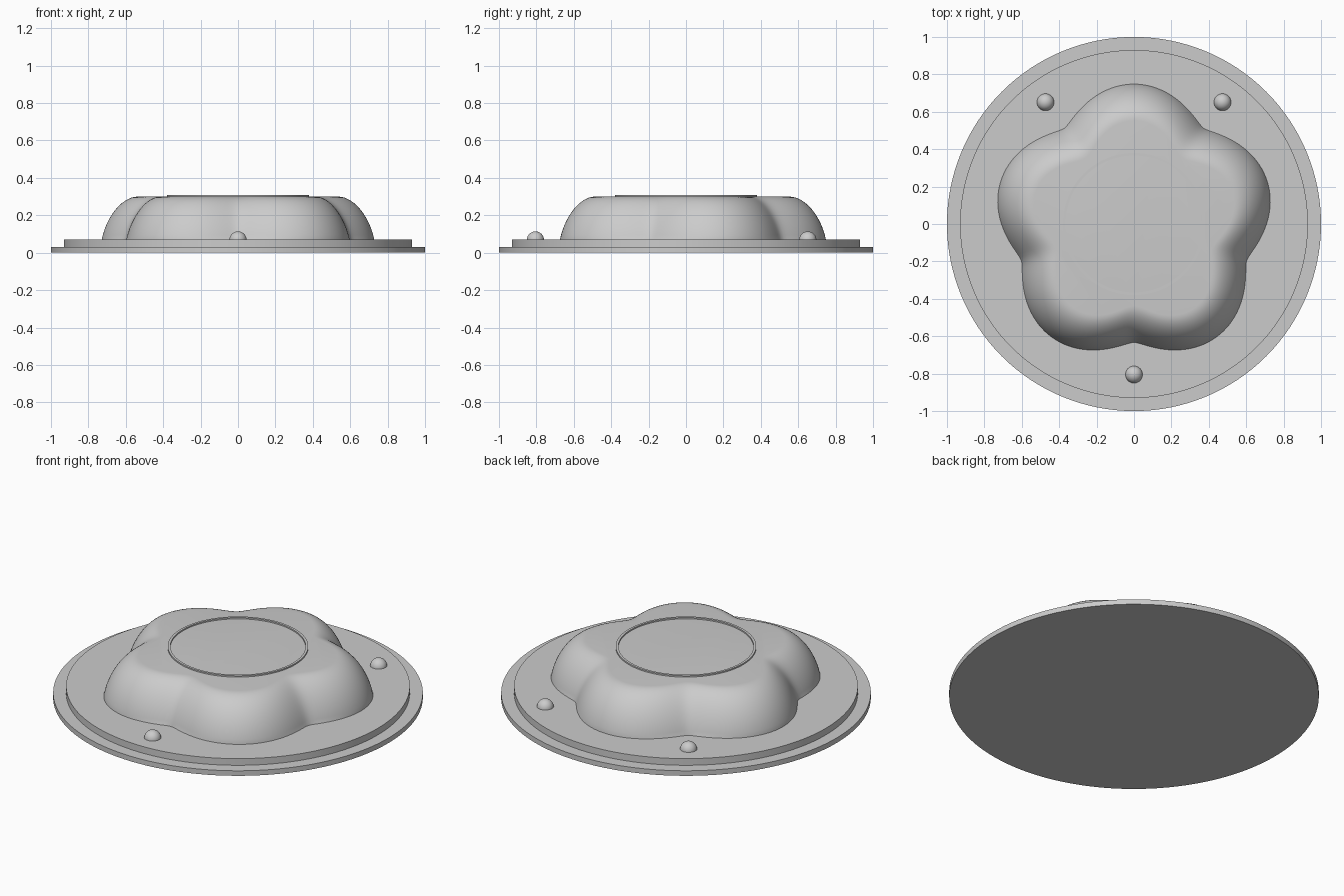
import bpy, bmesh, math

cube = bpy.data.objects.get("Cube")
if cube:
    bpy.data.objects.remove(cube, do_unlink=True)

GREY = (0.6, 0.6, 0.6, 1.0)
grey = bpy.data.materials.new("plain grey")
grey.use_nodes = True
grey.diffuse_color = GREY
grey.node_tree.nodes["Principled BSDF"].inputs["Base Color"].default_value = GREY


def add_object(name, bm):
    bmesh.ops.recalc_face_normals(bm, faces=bm.faces)
    mesh = bpy.data.meshes.new(name)
    bm.to_mesh(mesh)
    bm.free()
    mesh.materials.append(grey)
    ob = bpy.data.objects.new(name, mesh)
    bpy.context.collection.objects.link(ob)
    bpy.ops.object.select_all(action='DESELECT')
    bpy.context.view_layer.objects.active = ob
    ob.select_set(True)
    bpy.ops.object.shade_smooth_by_angle(angle=math.radians(35))
    return ob


def loft(name, rows, radius, count, closed=False):
    """Skin a stack of (inset, z) rows, each a loop with radius(angle, row)."""
    bm = bmesh.new()
    loops = []
    for i, (inset, z) in enumerate(rows):
        loop = []
        for k in range(count):
            a = math.tau * k / count
            r = radius(a, i / (len(rows) - 1)) - inset
            loop.append(bm.verts.new((r * math.cos(a), r * math.sin(a), z)))
        loops.append(loop)
    pairs = list(zip(loops, loops[1:]))
    if closed:
        pairs.append((loops[-1], loops[0]))
    else:
        bm.faces.new(loops[0])
        bm.faces.new(loops[-1])
    for low, high in pairs:
        for k in range(count):
            n = (k + 1) % count
            bm.faces.new((low[k], low[n], high[n], high[k]))
    return add_object(name, bm)


def circle(radius):
    return lambda angle, t: radius


def five_lobes(angle, t):
    # Sharp valleys at the foot, softening towards the top
    soft = 0.03 + 0.3 * t
    c = math.cos(2.5 * (angle - math.pi / 2))
    wave = (math.hypot(c, soft) - soft) / (math.hypot(1, soft) - soft)
    return 0.633 + 0.115 * wave ** (1.15 - 0.15 * t)


# Stepped round base
loft("base_plate", [(0, 0), (0, 0.03)], circle(1.0), 128)
loft("upper_plate", [(0, 0.03), (0, 0.07)], circle(0.93), 128)

# Domed five-lobed body with a flat top
STEPS = 14
profile = [(0, 0.068)]
for i in range(STEPS + 1):
    t = i / STEPS * math.pi / 2
    inset = 0.15 * (1 - math.cos(t)) + 0.045 * math.sin(t)
    profile.append((inset, 0.07 + 0.23 * math.sin(t)))
loft("lobed_body", profile, five_lobes, 200)

# Thin raised rim on the flat top
loft("top_rim", [(0, 0.298), (0, 0.308), (0.014, 0.308), (0.014, 0.298)],
     circle(0.38), 96, closed=True)

# Three round studs beside the valleys
for name, degrees in (("front_stud", -90), ("back_left_stud", 54), ("back_right_stud", 126)):
    a = math.radians(degrees)
    bm = bmesh.new()
    bmesh.ops.create_uvsphere(bm, u_segments=32, v_segments=16, radius=0.046)
    stud = add_object(name, bm)
    stud.location = (0.805 * math.cos(a), 0.805 * math.sin(a), 0.068)
